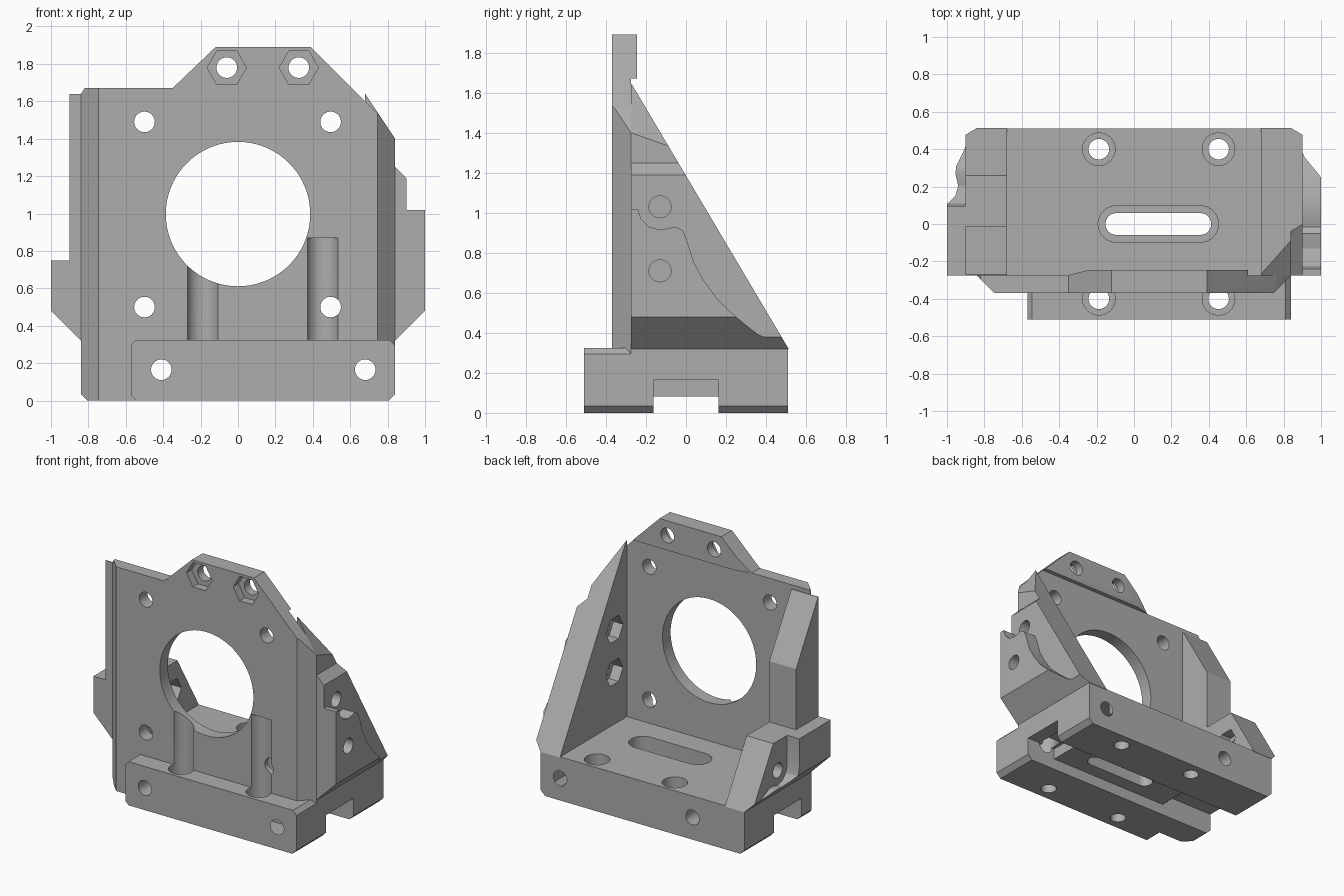
import bpy, bmesh, math
from mathutils import Vector

if "Cube" in bpy.data.objects:
    bpy.data.objects.remove(bpy.data.objects["Cube"])

grey = bpy.data.materials.new("plain_grey")
grey.use_nodes = True
GREY = (0.42, 0.42, 0.42, 1)
grey.diffuse_color = GREY
grey.node_tree.nodes["Principled BSDF"].inputs["Base Color"].default_value = GREY

# Maps profile coordinates (u, v) and depth w to space for each extrusion axis
PLACE = {"x": lambda u, v, w: (w, u, v),
         "y": lambda u, v, w: (u, w, v),
         "z": lambda u, v, w: (u, v, w)}


def prism(name, pts, axis, a, b, planes=()):
    """Extrude a profile from a to b, then trim it with (point, normal) planes."""
    bm = bmesh.new()
    face = bm.faces.new([bm.verts.new(PLACE[axis](u, v, a)) for u, v in pts])
    ext = bmesh.ops.extrude_face_region(bm, geom=[face])["geom"]
    shift = Vector(PLACE[axis](0, 0, b - a))
    bmesh.ops.translate(bm, vec=shift, verts=[g for g in ext if isinstance(g, bmesh.types.BMVert)])
    for point, normal in planes:
        geom = bm.verts[:] + bm.edges[:] + bm.faces[:]
        bmesh.ops.bisect_plane(bm, geom=geom, plane_co=point, plane_no=normal, clear_outer=True)
        bmesh.ops.holes_fill(bm, edges=[e for e in bm.edges if e.is_boundary])
    bmesh.ops.recalc_face_normals(bm, faces=bm.faces)
    mesh = bpy.data.meshes.new(name)
    bm.to_mesh(mesh)
    bm.free()
    ob = bpy.data.objects.new(name, mesh)
    bpy.context.collection.objects.link(ob)
    mesh.materials.append(grey)
    return ob


def ring(u, v, r, n=40):
    return [(u + r * math.cos(math.tau * i / n), v + r * math.sin(math.tau * i / n)) for i in range(n)]


def capsule(u0, u1, v, r, n=16):
    ends = []
    for u, start in ((u1, -math.pi / 2), (u0, math.pi / 2)):
        ends += [(u + r * math.cos(start + math.pi * i / n), v + r * math.sin(start + math.pi * i / n))
                 for i in range(n + 1)]
    return ends


def rect(u0, u1, v0, v1):
    return [(u0, v0), (u1, v0), (u1, v1), (u0, v1)]


def combine(target, tool, operation):
    mod = target.modifiers.new("combine", "BOOLEAN")
    mod.operation, mod.solver, mod.object = operation, "EXACT", tool
    bpy.context.view_layer.objects.active = target
    bpy.ops.object.modifier_apply(modifier=mod.name)
    bpy.data.objects.remove(tool)


def cut(target, pts, axis, a, b):
    combine(target, prism("cutter", pts, axis, a, b), "DIFFERENCE")


BACK = -0.275   # rear face of the front plate
SIDE = 0.84     # half width of the base
HOLE = 0.055    # screw hole radius
slope = ((0, 0.51, 0.325), (0, 1.6875, 1))

# Base with lower corners trimmed
body = prism("motor_mount_bracket",
             [(-SIDE, BACK), (-0.745, -0.37), (-0.57, -0.37), (-0.57, -0.51),
              (SIDE, -0.51), (SIDE, 0.51), (-SIDE, 0.51)], "z", 0, 0.325,
             [((s * SIDE, 0, 0.035), (s, 0, -1)) for s in (-1, 1)])
cut(body, [(-0.58, -0.01), (-0.535, -0.01), (-0.58, 0.035)], "y", -0.6, -0.37)
cut(body, [(-0.58, 0.335), (-0.535, 0.335), (-0.58, 0.29)], "y", -0.6, -0.37)
cut(body, [(0.85, 0.335), (0.8, 0.335), (0.85, 0.285)], "y", -0.6, BACK)

# Front plate with slanted upright edges
plate = prism("front_plate",
              [(-SIDE, 0.035), (-SIDE, 1.64), (-0.82, 1.67), (-0.35, 1.67), (-0.12, 1.89),
               (0.39, 1.89), (0.76, 1.52), (SIDE, 1.4), (SIDE, 0.035), (0.805, 0), (-0.805, 0)],
              "y", -0.37, BACK,
              [((s * SIDE, BACK, 0), (s, -1, 0)) for s in (-1, 1)])
combine(body, plate, "UNION")

# Thicker pad behind the top screws
combine(body, prism("top_pad", [(-0.35, 1.67), (-0.12, 1.89), (0.39, 1.89), (0.61, 1.67)],
                    "y", -0.3, -0.245, [((-0.24, -0.245, 0), (-0.25, 1, 0))]), "UNION")

# Tall triangular side wall with a stepped outer pad
tall = prism("tall_side_wall",
             [(0.68, 0.32), (SIDE, 0.32), (1, 0.48), (1, 1.02), (0.9, 1.02), (0.9, 1.19),
              (SIDE, 1.25), (SIDE, 1.66), (0.68, 1.66)], "y", BACK, 0.52,
             [slope, ((SIDE, BACK, 1.4), (0.0204, 0.0048, 0.0136))])
sweep = [(-0.3, 1.02), (-0.24, 1.02), (-0.225, 0.97), (-0.185, 0.93), (-0.13, 0.915), (-0.05, 0.93),
         (-0.015, 0.91), (0.005, 0.86), (0.04, 0.75), (0.09, 0.66), (0.16, 0.565), (0.25, 0.48),
         (0.36, 0.39), (0.6, 0.3), (0.6, 1.2), (-0.3, 1.2)]
cut(tall, sweep, "x", 0.9, 1.1)
for z in (0.71, 1.03):
    cut(tall, ring(-0.13, z, HOLE), "x", 0.6, 1.1)
    cut(tall, ring(-0.13, z, 0.1, 6), "x", 0.6, 0.76)
combine(body, tall, "UNION")

# Short side wall: upright column and low outer pad
short = prism("short_side_wall",
              [(-0.68, 0.32), (-SIDE, 0.32), (-1, 0.48), (-1, 0.75), (-0.9, 0.75),
               (-0.9, 1.64), (-0.68, 1.64)], "y", BACK, 0.52, [slope])
cut(short, rect(-0.01, 0.6, 0.75, 1.8), "x", -1.1, -0.6)
scoop = [(0.095, 0.85), (0.095, 0.53), (0.11, 0.475), (0.15, 0.435), (0.205, 0.42), (0.27, 0.435),
         (0.31, 0.43), (0.37, 0.4), (0.6, 0.3), (0.6, 0.85)]
cut(short, scoop, "x", -1.1, -0.9)
cut(short, ring(0.205, 0.53, HOLE), "x", -1.1, -0.6)
cut(short, ring(0.205, 0.53, 0.1, 6), "x", -0.76, -0.6)
combine(body, short, "UNION")

# Large central opening and plate screw holes
cut(body, ring(0, 0.997, 0.386, 96), "y", -0.6, -0.1)
for x in (-0.5, 0.495):
    for z in (0.5, 1.49):
        cut(body, ring(x, z, HOLE), "y", -0.6, -0.1)

# Top screw holes with hexagonal nut pockets
for x in (-0.06, 0.325):
    cut(body, ring(x, 1.78, HOLE), "y", -0.5, -0.1)
    cut(body, ring(x, 1.78, 0.105, 6), "y", -0.5, -0.31)

# Vertical base screws: counterbores, the front ones running up the plate
for x in (-0.188, 0.452):
    for y, top in ((-0.4, 0.87), (0.4, 0.5)):
        cut(body, ring(x, y, HOLE), "z", -0.1, 0.4)
        cut(body, ring(x, y, 0.087), "z", 0.23, top)

# Adjustment slot with a wider recess above
cut(body, capsule(-0.095, 0.355, 0, 0.058), "z", -0.1, 0.4)
cut(body, capsule(-0.095, 0.355, 0, 0.097), "z", 0.2, 0.4)

# Underside channel, deeper at both ends
cut(body, rect(-1, 1, -0.162, 0.162), "z", -0.1, 0.083)
for a, b in ((-1, -0.4), (0.6, 1)):
    cut(body, rect(a, b, -0.162, 0.162), "z", -0.1, 0.165)

# Long screw holes through the base from front to back
for x in (-0.41, 0.68):
    cut(body, ring(x, 0.165, HOLE), "y", -0.7, 0.7)

# Smooth the round surfaces and keep the edges crisp
bpy.ops.object.select_all(action="DESELECT")
body.select_set(True)
bpy.context.view_layer.objects.active = body
bpy.ops.object.shade_smooth_by_angle(angle=math.radians(25))
